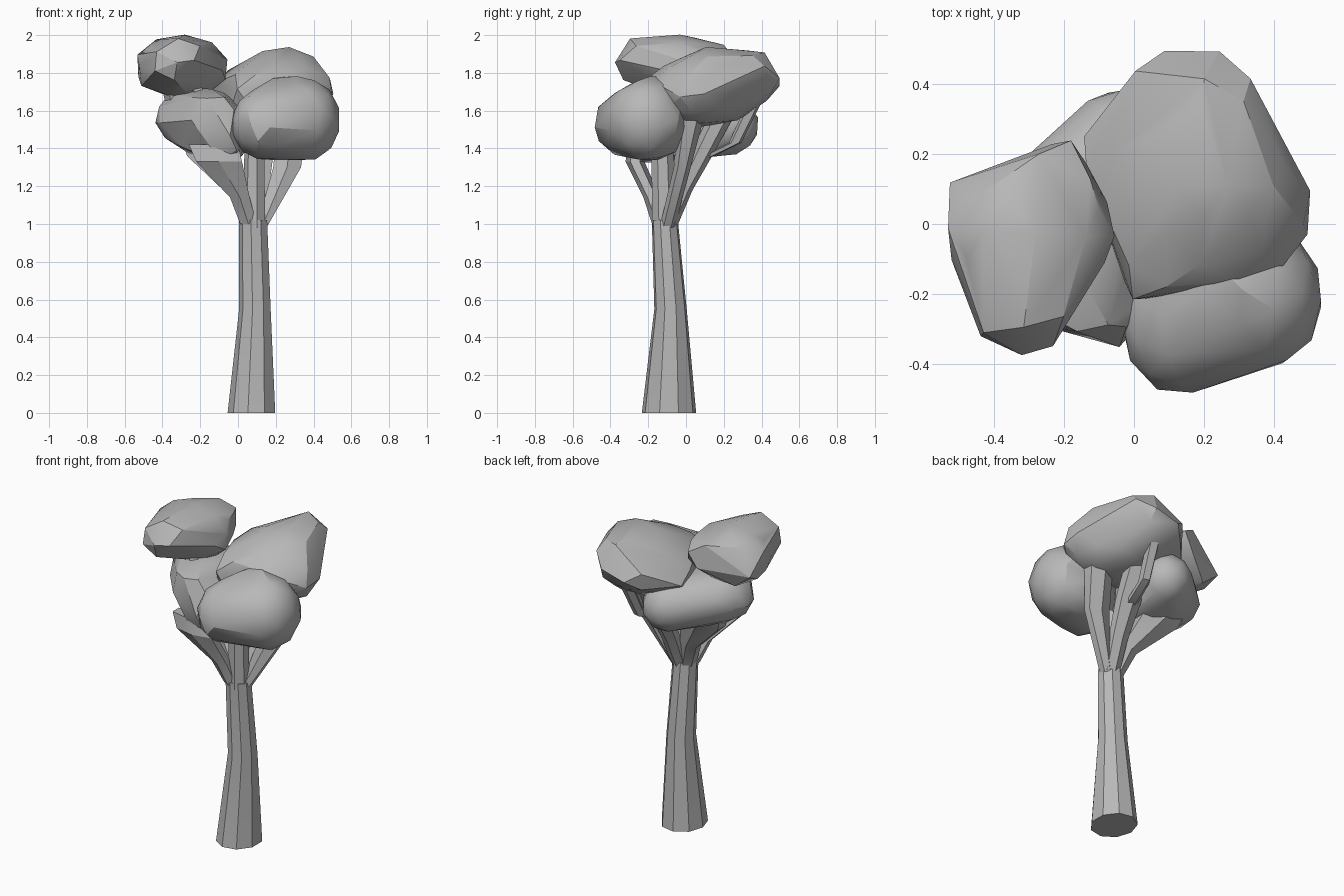
import bpy, bmesh, math
from mathutils import Vector, Matrix

cube = bpy.data.objects.get("Cube")
if cube:
    bpy.data.objects.remove(cube)

grey = bpy.data.materials.new("plain grey")
grey.use_nodes = True
tone = (0.48, 0.48, 0.48, 1)
grey.diffuse_color = tone
grey.node_tree.nodes["Principled BSDF"].inputs["Base Color"].default_value = tone

# Unit ball points shared by every leaf lobe
ball = bmesh.new()
bmesh.ops.create_icosphere(ball, subdivisions=2, radius=1.05)
ball_points = [v.co.copy() for v in ball.verts]
ball.free()


def finish(name, bm, angle):
    bmesh.ops.recalc_face_normals(bm, faces=bm.faces)
    mesh = bpy.data.meshes.new(name)
    bm.to_mesh(mesh)
    bm.free()
    mesh.materials.append(grey)
    obj = bpy.data.objects.new(name, mesh)
    bpy.context.collection.objects.link(obj)
    bpy.ops.object.select_all(action="DESELECT")
    obj.select_set(True)
    bpy.context.view_layer.objects.active = obj
    bpy.ops.object.shade_smooth_by_angle(angle=math.radians(angle))


def wrap(bm):
    bmesh.ops.convex_hull(bm, input=list(bm.verts))
    bmesh.ops.delete(bm, geom=[v for v in bm.verts if not v.link_faces], context="VERTS")


def crown(name, spin, lobes):
    """Faceted leaf mass: hull wrapped around ellipsoid lobes (centre, radii)."""
    bm = bmesh.new()
    for i, (centre, radii) in enumerate(lobes):
        turn = Matrix.Rotation(spin + i, 3, (1, 2, 3))
        for p in ball_points:
            q = turn @ p
            bm.verts.new(Vector(centre) + Vector([a * r for a, r in zip(q, radii)]))
    wrap(bm)
    # Merge close corners into broad facets, then wrap them again
    bmesh.ops.remove_doubles(bm, verts=list(bm.verts), dist=0.085)
    bmesh.ops.delete(bm, geom=list(bm.edges), context="EDGES_FACES")
    wrap(bm)
    finish(name, bm, 25)


def limb(name, sides, rings):
    """Tapered limb through rings of (centre, radius x, radius y)."""
    bm = bmesh.new()
    loops = []
    for centre, rx, ry in rings:
        angles = [math.tau * (k + 0.5) / sides for k in range(sides)]
        loops.append([bm.verts.new(Vector(centre) + Vector((rx * math.cos(a), ry * math.sin(a), 0)))
                      for a in angles])
    for low, high in zip(loops, loops[1:]):
        for k in range(sides):
            n = (k + 1) % sides
            bm.faces.new((low[k], low[n], high[n], high[k]))
    bm.faces.new(loops[0][::-1])
    bm.faces.new(loops[-1])
    finish(name, bm, 30)


# Trunk, flared at the foot
limb("trunk", 9, [((0.075, -0.09, 0), 0.13, 0.146),
                  ((0.092, -0.082, 0.55), 0.086, 0.087),
                  ((0.082, -0.112, 1.02), 0.077, 0.07)])

# Branches fanning out into the crown
limb("front_branch", 7, [((0.085, -0.115, 0.98), 0.065, 0.065),
                         ((0.09, -0.125, 1.4), 0.055, 0.06)])
limb("right_front_branch", 6, [((0.055, -0.13, 1.0), 0.05, 0.05),
                               ((0.01, -0.18, 1.14), 0.06, 0.045),
                               ((-0.1, -0.27, 1.33), 0.14, 0.05),
                               ((-0.13, -0.25, 1.42), 0.15, 0.06)])
limb("right_back_branch", 6, [((0.06, -0.1, 1.0), 0.05, 0.05),
                              ((0.01, -0.06, 1.15), 0.065, 0.05),
                              ((-0.14, 0.03, 1.36), 0.15, 0.08),
                              ((-0.18, 0.05, 1.48), 0.15, 0.1)])
limb("left_branch", 6, [((0.125, -0.1, 0.98), 0.03, 0.04),
                        ((0.26, -0.02, 1.3), 0.085, 0.045),
                        ((0.29, 0.03, 1.58), 0.09, 0.07)])
limb("back_branch", 6, [((0.1, -0.09, 0.98), 0.05, 0.04),
                        ((0.11, -0.01, 1.18), 0.06, 0.045),
                        ((0.12, 0.09, 1.38), 0.08, 0.06),
                        ((0.12, 0.2, 1.6), 0.09, 0.07)])
limb("back_twig", 5, [((0.11, 0.08, 1.34), 0.04, 0.03),
                      ((0.14, 0.26, 1.43), 0.035, 0.035),
                      ((0.16, 0.37, 1.66), 0.04, 0.04)])
limb("upper_branch", 5, [((-0.16, -0.12, 1.6), 0.04, 0.04),
                         ((-0.27, -0.1, 1.8), 0.05, 0.05)])
limb("upper_twig", 5, [((-0.33, -0.03, 1.58), 0.04, 0.05),
                       ((-0.36, -0.05, 1.75), 0.05, 0.06)])

# Leaf masses
crown("front_crown", 0.3, [((0.13, -0.28, 1.53), (0.16, 0.2, 0.18)),
                           ((0.36, -0.21, 1.55), (0.175, 0.2, 0.21)),
                           ((0.26, -0.17, 1.56), (0.2, 0.18, 0.22))])
crown("back_crown", 1.1, [((0.22, 0.04, 1.7), (0.28, 0.22, 0.18)),
                          ((0.24, 0.12, 1.75), (0.22, 0.16, 0.18)),
                          ((0.23, 0.35, 1.79), (0.12, 0.14, 0.13)),
                          ((0.2, 0.2, 1.65), (0.17, 0.15, 0.11)),
                          ((0.09, 0.37, 1.74), (0.11, 0.12, 0.1)),
                          ((-0.04, 0.2, 1.69), (0.11, 0.11, 0.12)),
                          ((0.06, -0.11, 1.69), (0.12, 0.12, 0.12))])
crown("upper_crown", 2.0, [((-0.3, -0.02, 1.83), (0.24, 0.17, 0.165)),
                           ((-0.36, -0.28, 1.85), (0.09, 0.1, 0.1)),
                           ((-0.29, -0.24, 1.89), (0.1, 0.13, 0.1)),
                           ((-0.23, 0.13, 1.87), (0.11, 0.12, 0.1)),
                           ((-0.43, 0.06, 1.8), (0.11, 0.11, 0.11))])
crown("lower_crown", 0.7, [((-0.23, 0.0, 1.56), (0.2, 0.18, 0.16)),
                           ((-0.07, -0.2, 1.46), (0.11, 0.15, 0.15)),
                           ((-0.14, -0.2, 1.59), (0.16, 0.13, 0.12)),
                           ((-0.26, -0.05, 1.49), (0.1, 0.14, 0.11)),
                           ((-0.04, 0.22, 1.52), (0.15, 0.16, 0.15))])
